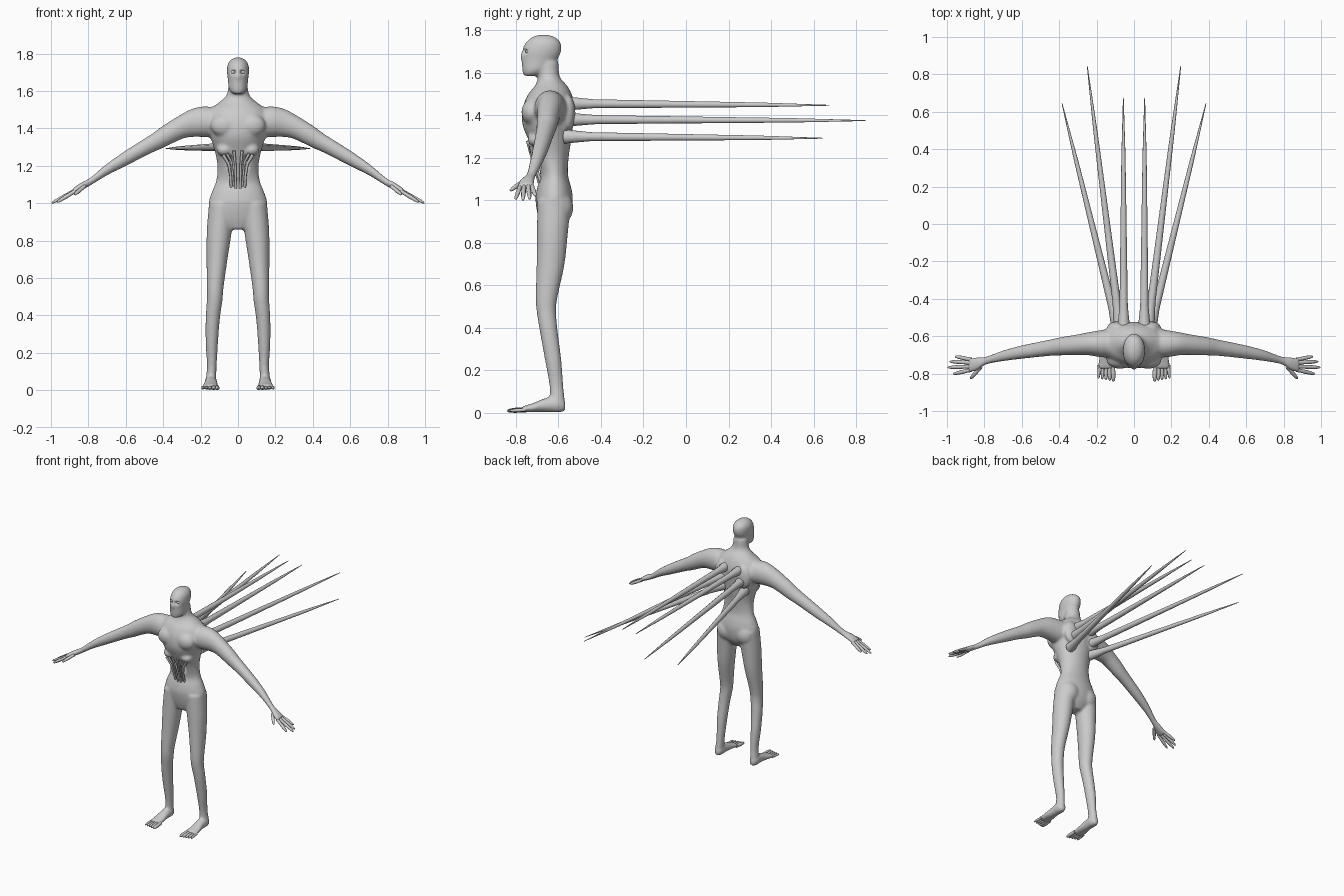
import bpy, bmesh, math
from mathutils import Matrix, Vector

cube = bpy.data.objects.get("Cube")
if cube:
    bpy.data.objects.remove(cube, do_unlink=True)

skin = bpy.data.materials.new("pale_grey_skin")
skin.use_nodes = True
GREY = (0.6, 0.6, 0.6, 1)
skin.diffuse_color = GREY
skin.node_tree.nodes["Principled BSDF"].inputs["Base Color"].default_value = GREY

SIDES = 28
STEPS = 4


def interpolate(rings):
    """Catmull-Rom interpolation between control rings."""
    rings = [Vector(r) for r in rings]
    result = []
    last = len(rings) - 1
    for i in range(last):
        a, b, c, d = rings[max(i - 1, 0)], rings[i], rings[i + 1], rings[min(i + 2, last)]
        for k in range(STEPS):
            t = k / STEPS
            result.append(b + (c - a) * (t / 2)
                          + (a * 2 - b * 5 + c * 4 - d) * (t * t / 2)
                          + (b * 3 - a - c * 3 + d) * (t ** 3 / 2))
    return result + [rings[-1]]


def loft(bm, rings, u, v, side=1):
    """Closed loft of ellipses (x, y, z, radius_u, radius_v) lying along axes u and v."""
    loops = []
    for x, y, z, ru, rv in interpolate(rings):
        loop = []
        for k in range(SIDES):
            angle = math.tau * k / SIDES
            p = Vector((x, y, z))
            p[u] += ru * math.cos(angle)
            p[v] += rv * math.sin(angle)
            p.x *= side
            loop.append(bm.verts.new(p))
        loops.append(loop)
    for low, high in zip(loops, loops[1:]):
        for k in range(SIDES):
            n = (k + 1) % SIDES
            bm.faces.new((low[k], low[n], high[n], high[k]))
    bm.faces.new(loops[0])
    bm.faces.new(loops[-1])


def ellipsoid(bm, centre, size, side=1):
    place = Matrix.Translation((centre[0] * side, centre[1], centre[2]))
    bmesh.ops.create_uvsphere(bm, u_segments=SIDES, v_segments=16, radius=1,
                              matrix=place @ Matrix.Diagonal((*size, 1)))


def finish(bm, name):
    bmesh.ops.recalc_face_normals(bm, faces=bm.faces)
    for face in bm.faces:
        face.smooth = True
    mesh = bpy.data.meshes.new(name)
    bm.to_mesh(mesh)
    bm.free()
    mesh.materials.append(skin)
    obj = bpy.data.objects.new(name, mesh)
    bpy.context.collection.objects.link(obj)
    return obj


def tubes(name, paths, side):
    """Tapered round tubes; each path point is (x, y, z, radius)."""
    curve = bpy.data.curves.new(name, "CURVE")
    curve.dimensions = "3D"
    curve.bevel_depth = 1
    curve.bevel_resolution = 3
    curve.use_fill_caps = True
    for path in paths:
        spline = curve.splines.new("POLY")
        spline.use_smooth = True
        spline.points.add(len(path) - 1)
        for point, (x, y, z, r) in zip(spline.points, path):
            point.co = (x * side, y, z, 1)
            point.radius = r
    curve.materials.append(skin)
    obj = bpy.data.objects.new(name, curve)
    bpy.context.collection.objects.link(obj)


def digit(base, tip, radius):
    """Finger or toe with a rounded end."""
    a, b = Vector(base), Vector(tip)
    profile = ((0, 1), (0.3, 0.9), (0.5, 1), (0.8, 0.8), (0.95, 0.55), (1, 0.15))
    return [(*a.lerp(b, t), radius * s) for t, s in profile]


# Torso and neck
body = bmesh.new()
torso = [(.86, -.63, .06, .045), (.92, -.62, .145, .075), (1, -.62, .157, .088),
         (1.06, -.62, .14, .08), (1.12, -.62, .117, .065), (1.2, -.63, .11, .078),
         (1.28, -.64, .125, .1), (1.36, -.65, .15, .12), (1.44, -.645, .17, .122),
         (1.5, -.64, .15, .102), (1.54, -.635, .1, .075), (1.58, -.645, .06, .052),
         (1.65, -.65, .05, .05)]
loft(body, [(0, y, z, rx, ry) for z, y, rx, ry in torso], 0, 1)

# Head with nose
head = [(1.585, -.73, .03, .035), (1.61, -.71, .049, .06), (1.66, -.69, .054, .083),
        (1.7, -.68, .059, .093), (1.74, -.672, .056, .083), (1.767, -.67, .038, .055),
        (1.779, -.67, .012, .018)]
loft(body, [(0, y, z, rx, ry) for z, y, rx, ry in head], 0, 1)
ellipsoid(body, (0, -.77, 1.675), (.011, .012, .02))

leg = [(.085, -.62, 1, .07, .08), (.1, -.628, .85, .067, .073), (.112, -.637, .7, .056, .066),
       (.122, -.655, .55, .045, .052), (.125, -.657, .48, .042, .046),
       (.135, -.645, .38, .038, .042), (.14, -.625, .25, .033, .039),
       (.14, -.61, .13, .026, .033), (.145, -.605, .05, .028, .035),
       (.145, -.605, .01, .025, .03)]
foot = [(.145, -.568, .03, .018, .022), (.145, -.6, .04, .032, .038),
        (.145, -.66, .037, .034, .033), (.147, -.72, .025, .042, .021),
        (.148, -.775, .015, .046, .014)]
arm = [(.1, -.635, 1.43, .08, .08), (.18, -.64, 1.435, .072, .082), (.24, -.64, 1.43, .062, .076),
       (.3, -.645, 1.41, .055, .067), (.4, -.655, 1.355, .048, .06),
       (.46, -.663, 1.32, .043, .051), (.6, -.685, 1.24, .036, .042),
       (.7, -.705, 1.18, .029, .032), (.79, -.73, 1.115, .022, .022),
       (.84, -.748, 1.088, .036, .021), (.885, -.755, 1.062, .042, .016)]

for side in (1, -1):
    loft(body, leg, 0, 1, side)
    loft(body, foot, 0, 2, side)
    loft(body, arm, 1, 2, side)
    # Chest muscle, shoulder blade, lower rib and buttock
    ellipsoid(body, (.075, -.728, 1.415), (.072, .046, .06), side)
    ellipsoid(body, (.085, -.555, 1.41), (.06, .035, .085), side)
    ellipsoid(body, (.07, -.7, 1.285), (.045, .045, .035), side)
    ellipsoid(body, (.075, -.59, .965), (.07, .06, .075), side)
skin_body = finish(body, "body")

# Eye sockets and abdominal hollows
hollows = bmesh.new()
for side in (1, -1):
    ellipsoid(hollows, (.027, -.767, 1.7), (.02, .026, .013), side)
    ellipsoid(hollows, (.04, -.735, 1.185), (.028, .06, .075), side)
cutter = finish(hollows, "hollow_cutter")
cutter.hide_render = True
cutter.hide_viewport = True
cutter.display_type = "WIRE"


def blend(name, size):
    remesh = skin_body.modifiers.new(name, "REMESH")
    remesh.mode = "VOXEL"
    remesh.voxel_size = size
    remesh.use_smooth_shade = True


blend("blend_parts", 0.008)
cut = skin_body.modifiers.new("carve_hollows", "BOOLEAN")
cut.operation = "DIFFERENCE"
cut.solver = "EXACT"
cut.object = cutter
blend("blend_hollows", 0.007)
relax = skin_body.modifiers.new("soften", "SMOOTH")
relax.factor = 0.5
relax.iterations = 6

for side, label in ((1, "left"), (-1, "right")):
    # Fingers and thumb
    fingers = [((.87, -.725, 1.067), (.957, -.708, 1.02)), ((.875, -.742, 1.067), (.985, -.735, 1.005)),
               ((.875, -.762, 1.065), (.997, -.767, 1)), ((.87, -.78, 1.065), (.967, -.802, 1.005)),
               ((.82, -.765, 1.09), (.875, -.828, 1.045))]
    tubes(label + "_fingers", [digit(a, b, .011) for a, b in fingers], side)
    # Toes
    toes = [digit((.113 + .018 * i, -.755, .015), (.11 + .02 * i, -.842 + .004 * i, .01),
                  .013 - .001 * i) for i in range(5)]
    tubes(label + "_toes", toes, side)
    # Long back spines
    spines = []
    for base, tip in (((.055, -.56, 1.455), (.057, .675, 1.447)),
                      ((.075, -.56, 1.38), (.25, .845, 1.375)),
                      ((.085, -.57, 1.3), (.385, .645, 1.292))):
        a, b = Vector(base), Vector(tip)
        spines.append([(*a.lerp(b, t), r) for t, r in
                       ((0, .035), (.05, .028), (.1, .022), (.4, .017), (.75, .011), (1, .002))])
    tubes(label + "_back_spines", spines, side)
    # Sinews over the open abdomen
    sinews = [[(.022, -.745, 1.28, .008), (.014, -.725, 1.2, .006), (.012, -.69, 1.08, .007)],
              [(.08, -.73, 1.26, .009), (.05, -.72, 1.21, .008), (.04, -.705, 1.15, .007),
               (.036, -.68, 1.08, .008)],
              [(.06, -.735, 1.265, .008), (.035, -.725, 1.22, .006), (.022, -.68, 1.08, .006)]]
    tubes(label + "_sinews", sinews, side)
    # Eyeball
    eye = bmesh.new()
    ellipsoid(eye, (.026, -.742, 1.7), (.013, .013, .011), side)
    finish(eye, label + "_eye")
